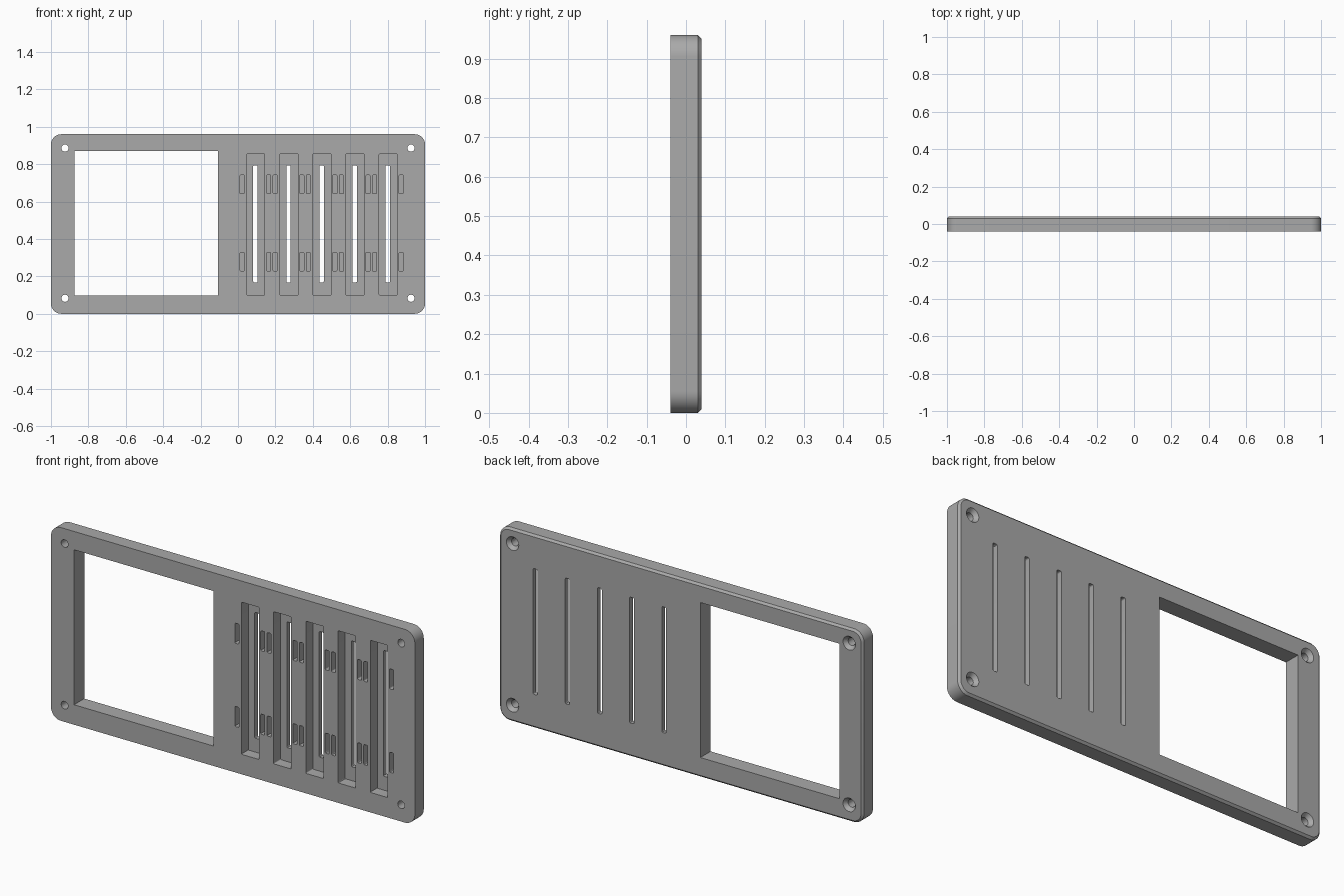
import bpy
import bmesh
from math import pi
from mathutils import Matrix

cube = bpy.data.objects.get("Cube")
if cube:
    bpy.data.objects.remove(cube, do_unlink=True)

HEIGHT, HALF = 0.96, 0.04

grey = bpy.data.materials.new("panel grey")
grey.use_nodes = True
grey.diffuse_color = (0.4, 0.4, 0.4, 1)
grey.node_tree.nodes["Principled BSDF"].inputs["Base Color"].default_value = (0.4, 0.4, 0.4, 1)


def make_object(name, bm):
    bmesh.ops.recalc_face_normals(bm, faces=bm.faces)
    mesh = bpy.data.meshes.new(name)
    bm.to_mesh(mesh)
    bm.free()
    mesh.materials.append(grey)
    obj = bpy.data.objects.new(name, mesh)
    bpy.context.collection.objects.link(obj)
    return obj


def add_box(bm, x, y, z, radius=0, segments=3):
    """Box between (low, high) pairs, its edges along y rounded."""
    size = [hi - lo for lo, hi in (x, y, z)]
    middle = [(hi + lo) / 2 for lo, hi in (x, y, z)]
    matrix = Matrix.Translation(middle) @ Matrix.Diagonal((*size, 1))
    verts = bmesh.ops.create_cube(bm, size=1, matrix=matrix)["verts"]
    if radius:
        edges = {e for v in verts for e in v.link_edges
                 if abs(e.verts[0].co.y - e.verts[1].co.y) > 1e-4}
        bmesh.ops.bevel(bm, geom=list(edges), offset=radius, segments=segments,
                        profile=0.5, affect='EDGES')


def add_cone(bm, x, z, front, back, r_front, r_back):
    matrix = Matrix.Translation((x, (front + back) / 2, z)) @ Matrix.Rotation(-pi / 2, 4, 'X')
    bmesh.ops.create_cone(bm, cap_ends=True, segments=32, radius1=r_front,
                          radius2=r_back, depth=back - front, matrix=matrix)


def cut(target, cutter):
    cutter.hide_render = True
    mod = target.modifiers.new(cutter.name, 'BOOLEAN')
    mod.operation = 'DIFFERENCE'
    mod.solver = 'EXACT'
    mod.object = cutter
    bpy.context.view_layer.objects.active = target
    bpy.ops.object.modifier_apply(modifier=mod.name)
    bpy.data.objects.remove(cutter, do_unlink=True)


# Rounded plate with a chamfered rear rim
bm = bmesh.new()
add_box(bm, (-1, 1), (-HALF, HALF), (0, HEIGHT), 0.055, 10)
rim = [e for e in bm.edges if all(v.co.y > HALF - 1e-4 for v in e.verts)]
bmesh.ops.bevel(bm, geom=rim, offset=0.01, segments=1, affect='EDGES')
panel = make_object("panel", bm)

# Display window and screw holes
bm = bmesh.new()
add_box(bm, (-0.873, -0.107), (-0.1, 0.1), (0.099, 0.869))
for x in (-0.925, 0.925):
    for z in (0.083, 0.886):
        add_cone(bm, x, z, -0.1, 0.1, 0.019, 0.019)
cut(panel, make_object("window_and_holes", bm))

# Countersinks at the rear of the screw holes
bm = bmesh.new()
for x in (-0.925, 0.925):
    for z in (0.083, 0.886):
        add_cone(bm, x, z, 0.015, HALF + 0.01, 0.014, 0.042)
cut(panel, make_object("countersinks", bm))

# Slider recesses and the mounting pockets on both sides of each
centers = [0.093 + 0.177 * i for i in range(5)]
bm = bmesh.new()
for c in centers:
    add_box(bm, (c - 0.046, c + 0.05), (-0.1, 0.015), (0.099, 0.855), 0.004)
    for side in (-0.071, 0.071):
        for z in (0.278, 0.692):
            add_box(bm, (c + side - 0.011, c + side + 0.011), (-0.1, 0),
                    (z - 0.05, z + 0.05), 0.005)
cut(panel, make_object("recesses", bm))

# Slider slits through the recess floors
bm = bmesh.new()
for c in centers:
    add_box(bm, (c - 0.012, c + 0.012), (-0.1, 0.1), (0.168, 0.793), 0.006)
cut(panel, make_object("slits", bm))

# Smooth the round corners and bores, keep every edge crisp
bpy.ops.object.select_all(action='DESELECT')
panel.select_set(True)
bpy.context.view_layer.objects.active = panel
bpy.ops.object.shade_smooth_by_angle(angle=pi / 6)
